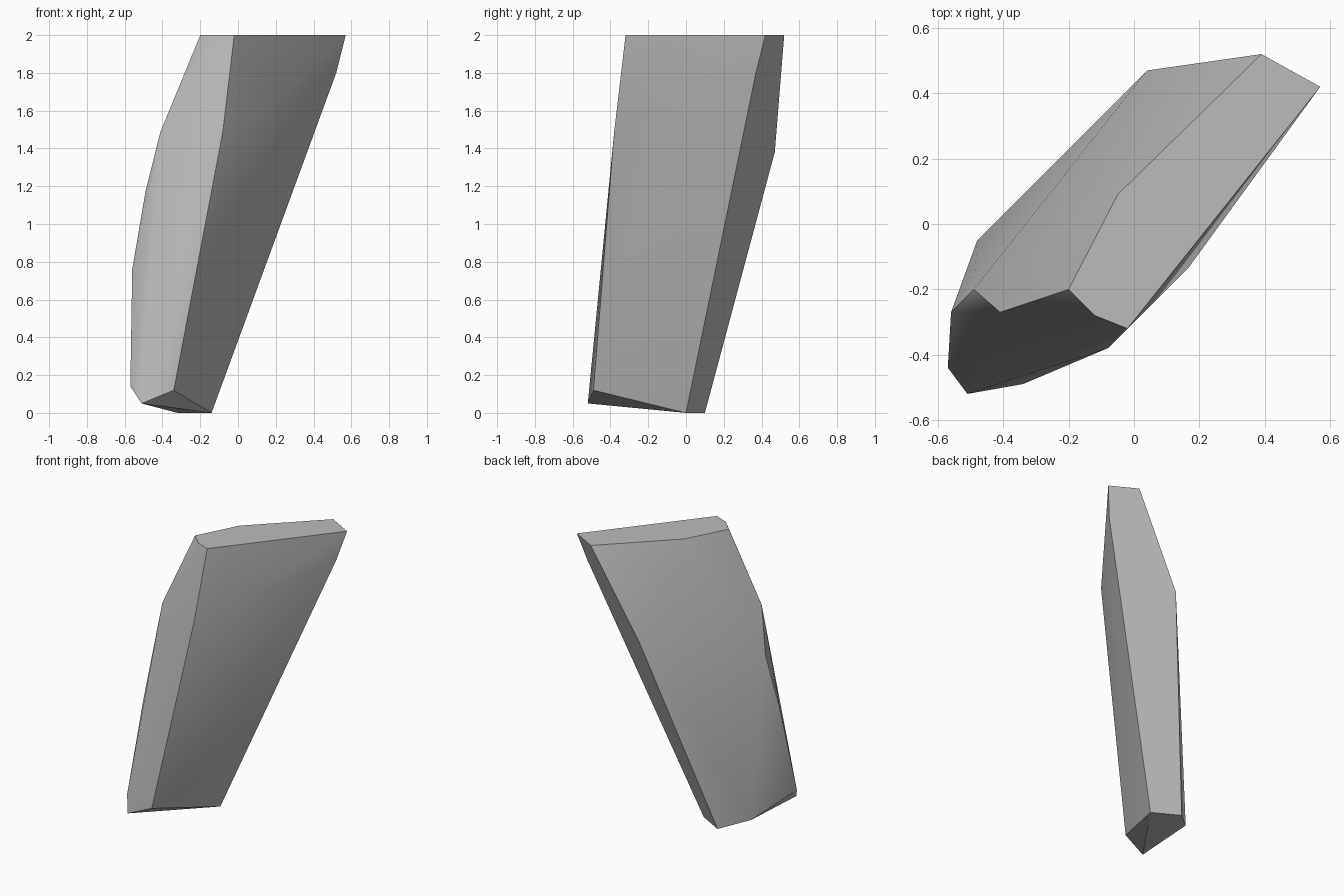
import bpy
import bmesh
import math

default_cube = bpy.data.objects.get("Cube")
if default_cube:
    bpy.data.objects.remove(default_cube, do_unlink=True)


def flat_material(name, value):
    """One plain colour for viewport and render."""
    material = bpy.data.materials.new(name)
    material.use_nodes = True
    colour = (value, value, value, 1)
    material.diffuse_color = colour
    material.node_tree.nodes["Principled BSDF"].inputs["Base Color"].default_value = colour
    return material


def faceted_rock(name, corners, material):
    """Wrap the corner points in a chiselled convex shell."""
    bm = bmesh.new()
    for corner in corners:
        bm.verts.new(corner)
    hull = bmesh.ops.convex_hull(bm, input=bm.verts[:])
    loose = {v for v in hull["geom_interior"] + hull["geom_unused"]
             if isinstance(v, bmesh.types.BMVert)}
    bmesh.ops.delete(bm, geom=list(loose), context="VERTS")
    # Merge the flat triangles into clean facets
    bmesh.ops.dissolve_limit(bm, angle_limit=math.radians(1),
                             verts=bm.verts[:], edges=bm.edges[:])
    bmesh.ops.recalc_face_normals(bm, faces=bm.faces[:])
    mesh = bpy.data.meshes.new(name)
    bm.to_mesh(mesh)
    bm.free()
    mesh.materials.append(material)
    rock = bpy.data.objects.new(name, mesh)
    bpy.context.collection.objects.link(rock)
    return rock


# Flat cut at the top, listed as a plan outline
top_outline = [(-.02, -.32), (.57, .42), (.39, .52),
               (-.05, .09), (-.2, -.2), (-.12, -.28)]
crown = [(x, y, 2) for x, y in top_outline]

# Upper bulge below the crown
shoulder = [(-.08, -.38, 1.49), (.17, -.13, 1.62), (.52, .37, 1.8),
            (.04, .47, 1.38), (-.41, -.27, 1.49)]

# Swelling on the narrow outer side
belly = [(-.49, -.2, 1.17), (-.56, -.27, .76)]

# Chipped lower end
foot = [(-.34, -.49, .12), (-.51, -.52, .05), (-.57, -.44, .14),
        (-.48, -.05, .05), (-.32, .1, 0), (-.14, 0, 0)]

stone = flat_material("grey stone", .5)
rock = faceted_rock("rock_pillar", crown + shoulder + belly + foot, stone)

# Soft shading on shallow bends, crisp main edges
bpy.ops.object.select_all(action="DESELECT")
rock.select_set(True)
bpy.context.view_layer.objects.active = rock
bpy.ops.object.shade_smooth_by_angle(angle=math.radians(30))
